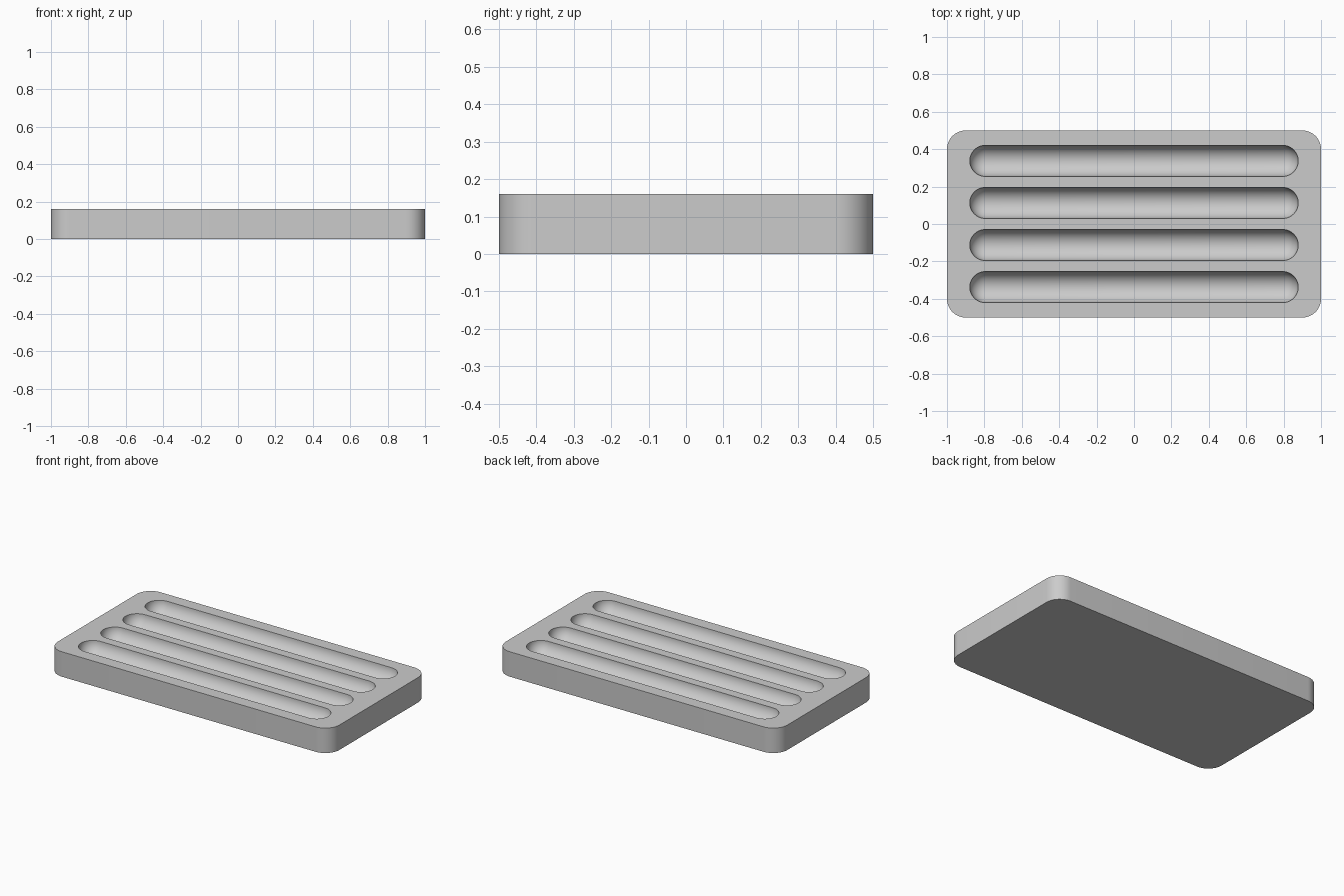
import bpy, bmesh
from math import cos, sin, pi, tau
from mathutils import Matrix, Vector

LENGTH, WIDTH, HEIGHT = 2.0, 1.0, 0.16
CORNER = 0.1
GROOVE_RADIUS, GROOVE_HALF, GROOVE_PITCH, GROOVES = 0.083, 0.795, 0.225, 4

cube = bpy.data.objects.get("Cube")
if cube:
    bpy.data.objects.remove(cube, do_unlink=True)

grey = bpy.data.materials.new("plain_grey")
grey.use_nodes = True
colour = (0.6, 0.6, 0.6, 1)
grey.diffuse_color = colour
grey.node_tree.nodes["Principled BSDF"].inputs["Base Color"].default_value = colour


def finish(bm, name):
    bmesh.ops.recalc_face_normals(bm, faces=bm.faces)
    mesh = bpy.data.meshes.new(name)
    bm.to_mesh(mesh)
    bm.free()
    mesh.materials.append(grey)
    obj = bpy.data.objects.new(name, mesh)
    bpy.context.collection.objects.link(obj)
    return obj


def add_capsule(bm, y, steps=12):
    """Round-ended rod along x, spun from a half profile."""
    arc = [(GROOVE_HALF + GROOVE_RADIUS * cos(a), GROOVE_RADIUS * sin(a))
           for a in (pi / 2 * i / steps for i in range(steps + 1))]
    profile = arc + [(-x, r) for x, r in reversed(arc)]
    centre = Vector((0, y, HEIGHT))
    verts = [bm.verts.new(centre + Vector((x, r, 0))) for x, r in profile]
    edges = [bm.edges.new(pair) for pair in zip(verts, verts[1:])]
    bmesh.ops.spin(bm, geom=verts + edges, cent=centre, axis=(1, 0, 0),
                   angle=tau, steps=48, use_merge=True)


# Slab with rounded vertical corners
bm = bmesh.new()
bmesh.ops.create_cube(bm, size=1, matrix=Matrix.Translation((0, 0, HEIGHT / 2))
                      @ Matrix.Diagonal((LENGTH, WIDTH, HEIGHT, 1)))
upright = [e for e in bm.edges if abs(e.verts[0].co.z - e.verts[1].co.z) > 0.01]
bmesh.ops.bevel(bm, geom=upright, offset=CORNER, segments=12, profile=0.5,
                affect='EDGES')
tray = finish(bm, "tray")

# Rods that carve the grooves
bm = bmesh.new()
for i in range(GROOVES):
    add_capsule(bm, (i - (GROOVES - 1) / 2) * GROOVE_PITCH)
bmesh.ops.remove_doubles(bm, verts=bm.verts, dist=1e-5)
cutter = finish(bm, "groove_cutter")
cutter.hide_render = True

# Carve, then drop the cutter
cut = tray.modifiers.new("grooves", 'BOOLEAN')
cut.operation = 'DIFFERENCE'
cut.solver = 'EXACT'
cut.object = cutter
bpy.ops.object.select_all(action='DESELECT')
tray.select_set(True)
bpy.context.view_layer.objects.active = tray
bpy.ops.object.modifier_apply(modifier=cut.name)
bpy.data.objects.remove(cutter, do_unlink=True)
bpy.ops.object.shade_smooth_by_angle(angle=pi / 6)
